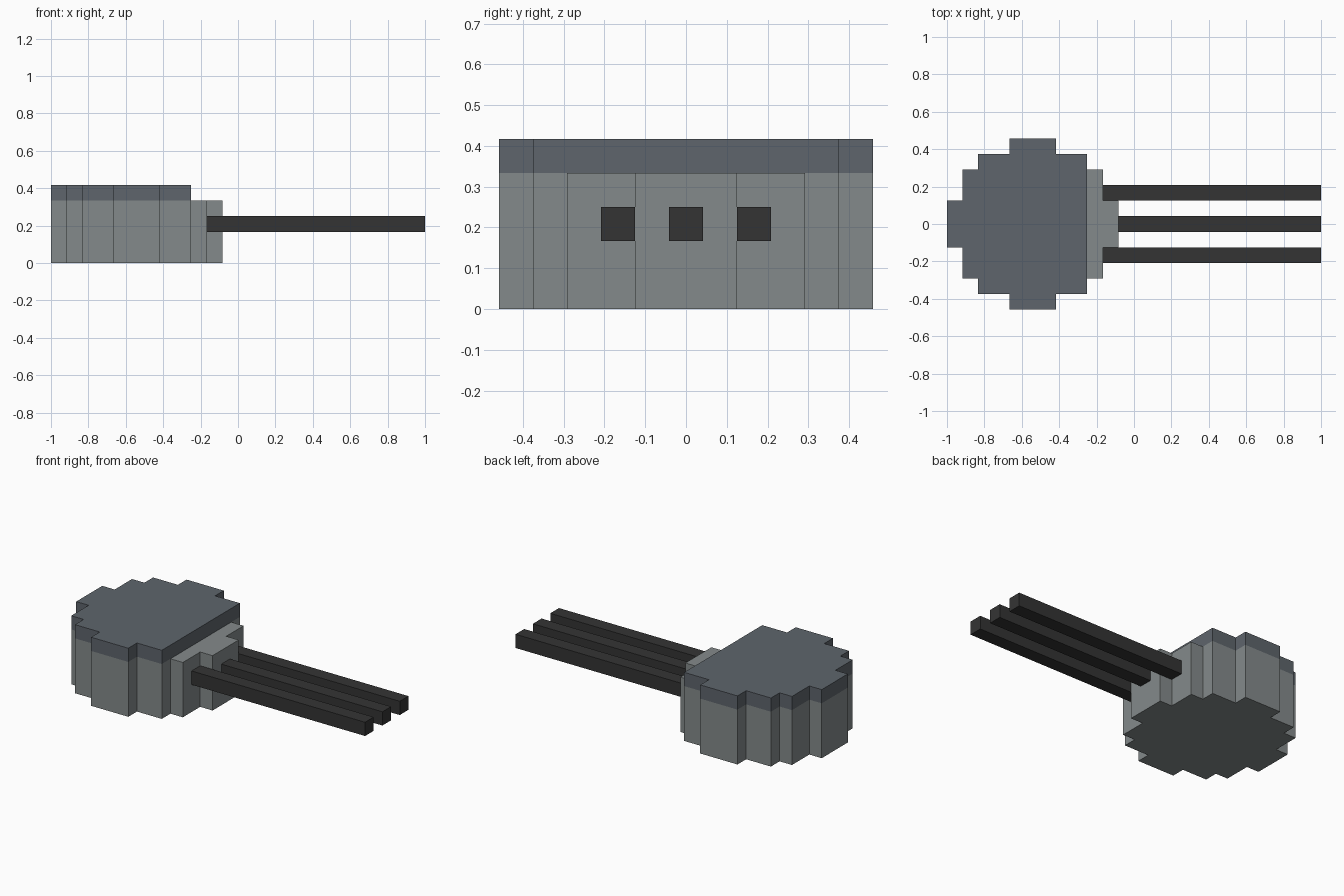
import bpy, bmesh

cube = bpy.data.objects.get("Cube")
if cube:
    bpy.data.objects.remove(cube, do_unlink=True)

U = 1 / 12  # size of one grid block


def material(name, rgb):
    m = bpy.data.materials.new(name)
    m.use_nodes = True
    m.diffuse_color = (*rgb, 1)
    bsdf = m.node_tree.nodes["Principled BSDF"]
    bsdf.inputs["Base Color"].default_value = (*rgb, 1)
    bsdf.inputs["Roughness"].default_value = 0.8
    return m


def prism(name, outline, z0, z1, mat):
    """Extrude a closed xy outline, given in blocks, from z0 to z1."""
    bm = bmesh.new()
    base = bm.faces.new([bm.verts.new((x * U, y * U, z0 * U)) for x, y in outline])
    top = bmesh.ops.extrude_face_region(bm, geom=[base])["geom"]
    verts = [g for g in top if isinstance(g, bmesh.types.BMVert)]
    bmesh.ops.translate(bm, verts=verts, vec=(0, 0, (z1 - z0) * U))
    bmesh.ops.recalc_face_normals(bm, faces=bm.faces)
    mesh = bpy.data.meshes.new(name)
    bm.to_mesh(mesh)
    bm.free()
    mesh.materials.append(mat)
    ob = bpy.data.objects.new(name, mesh)
    bpy.context.collection.objects.link(ob)
    return ob


def stepped_outline(steps):
    """Mirrored stair outline from (x start, x end, half width) steps."""
    half = [(x, w) for x0, x1, w in steps for x in (x0, x1)]
    return half + [(x, -w) for x, w in reversed(half)]


body_grey = material("body grey", (0.231, 0.255, 0.258))
cap_slate = material("cap slate", (0.112, 0.130, 0.150))
barrel_black = material("barrel black", (0.034, 0.034, 0.034))

# Blocky round turret; the cap stops short of the two front steps
steps = [(-12, -11, 1.5), (-11, -10, 3.5), (-10, -8, 4.5), (-8, -5, 5.5),
         (-5, -3, 4.5), (-3, -2, 3.5), (-2, -1, 1.5)]
prism("turret_body", stepped_outline(steps), 0, 4, body_grey)
prism("turret_cap", stepped_outline(steps[:5]), 4, 5, cap_slate)

# Three square barrels, each starting at the wall it leaves
for name, y, start in (("right_barrel", -2, -2), ("middle_barrel", 0, -1),
                       ("left_barrel", 2, -2)):
    outline = [(start, y - 0.5), (12, y - 0.5), (12, y + 0.5), (start, y + 0.5)]
    prism(name, outline, 2, 3, barrel_black)
